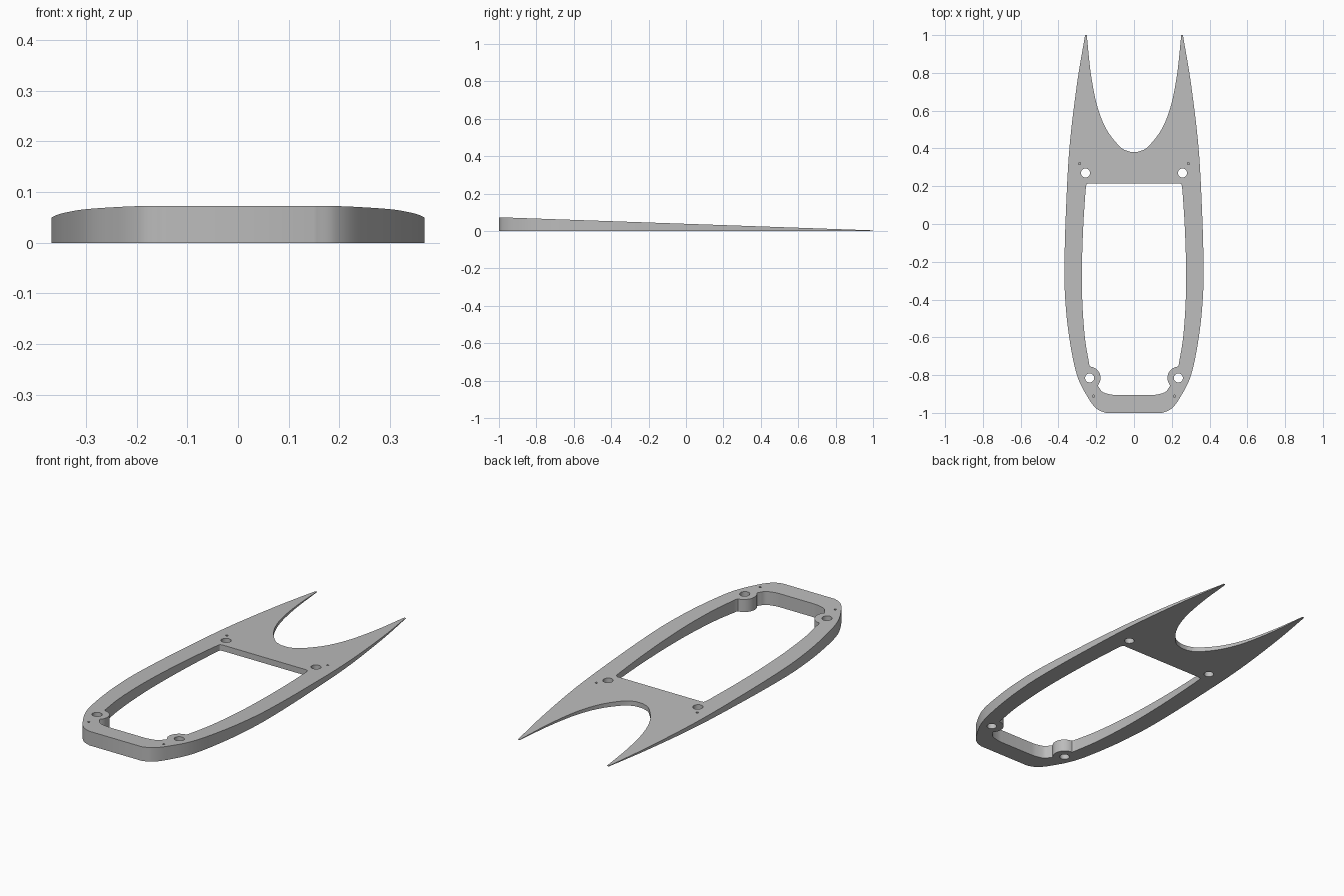
import bpy
import bmesh
import math
from mathutils import Vector

cube = bpy.data.objects.get("Cube")
if cube:
    bpy.data.objects.remove(cube, do_unlink=True)

grey = bpy.data.materials.new("plain grey")
grey.use_nodes = True
colour = (0.5, 0.5, 0.5, 1)
grey.diffuse_color = colour
grey.node_tree.nodes["Principled BSDF"].inputs["Base Color"].default_value = colour


def smooth(points, steps=8):
    """Catmull-Rom path through the points."""
    p = [Vector(q) for q in points]
    p = [2 * p[0] - p[1]] + p + [2 * p[-1] - p[-2]]
    path = []
    for a, b, c, d in zip(p, p[1:], p[2:], p[3:]):
        for i in range(steps):
            t = i / steps
            path.append(0.5 * (2 * b + (c - a) * t + (2 * a - 5 * b + 4 * c - d) * t * t
                               + (3 * b - a - 3 * c + d) * t ** 3))
    return path + [p[-2]]


def arc(x, y, r, start, end, n=32):
    angles = [math.radians(start + (end - start) * i / n) for i in range(n + 1)]
    return [Vector((x + r * math.cos(a), y + r * math.sin(a))) for a in angles]


def mirrored(half):
    """Close a half outline across the centre line."""
    other = [Vector((-q.x, q.y)) for q in reversed(half) if q.x > 1e-5]
    return half + other


def top_height(y):
    return 0.038 - 0.035 * y


# Outer outline: blunt front, bowed sides, two rear prongs around a U notch
outer = [Vector((0, -1))]
outer += smooth([(0.15, -1), (0.195, -0.98), (0.24, -0.925), (0.302, -0.8),
                 (0.343, -0.6), (0.364, -0.4), (0.368, -0.22), (0.361, 0.05),
                 (0.342, 0.4), (0.302, 0.74), (0.259, 1)])
outer += smooth([(0.25, 1), (0.229, 0.8), (0.195, 0.625), (0.145, 0.5),
                 (0.075, 0.41), (0.03, 0.385), (0, 0.381)])

# Window outline, with a round screw boss bulging in on each side
window = [Vector((0, 0.215))]
window += smooth([(0.24, 0.215), (0.25, 0.211), (0.254, 0.2)], 4)
window += smooth([(0.257, 0.17), (0.268, 0, ), (0.275, -0.2), (0.274, -0.4),
                  (0.26, -0.6), (0.236, -0.748)])
window += arc(0.237, -0.815, 0.06, 95, 222)
window += smooth([(0.184, -0.868), (0.165, -0.89), (0.12, -0.903), (0.08, -0.905)])
window.append(Vector((0, -0.905)))

loops = [mirrored(outer), mirrored(window)]
for side in (-1, 1):
    for x, y in ((0.257, 0.27), (0.235, -0.815)):
        loops.append(arc(side * x, y, 0.024, 0, 360)[:-1])

# Flat filled profile, extruded
curve = bpy.data.curves.new("frame_profile", "CURVE")
curve.dimensions = "2D"
curve.fill_mode = "BOTH"
curve.extrude = 0.05
for loop in loops:
    spline = curve.splines.new("POLY")
    spline.points.add(len(loop) - 1)
    for point, q in zip(spline.points, loop):
        point.co = (q.x, q.y, 0, 1)
    spline.use_cyclic_u = True
profile = bpy.data.objects.new("frame_profile", curve)
bpy.context.collection.objects.link(profile)
graph = bpy.context.evaluated_depsgraph_get()
mesh = bpy.data.meshes.new_from_object(profile.evaluated_get(graph))
bpy.data.objects.remove(profile, do_unlink=True)

# Slope the top down towards the prong tips
bm = bmesh.new()
bm.from_mesh(mesh)
bmesh.ops.remove_doubles(bm, verts=bm.verts, dist=1e-5)
for v in bm.verts:
    v.co.z = top_height(v.co.y) if v.co.z > 0 else 0
bmesh.ops.recalc_face_normals(bm, faces=bm.faces)
bm.to_mesh(mesh)
bm.free()
mesh.materials.clear()
mesh.materials.append(grey)
frame = bpy.data.objects.new("wedge_frame", mesh)
bpy.context.collection.objects.link(frame)

# Small blind pin holes in the top
bm = bmesh.new()
for side in (-1, 1):
    for x, y in ((0.288, 0.32), (0.215, -0.912)):
        made = bmesh.ops.create_cone(bm, cap_ends=True, segments=12, radius1=0.006,
                                     radius2=0.006, depth=0.03)
        bmesh.ops.translate(bm, verts=made["verts"], vec=(side * x, y, top_height(y)))
cutter_mesh = bpy.data.meshes.new("pin_hole_cutter")
bm.to_mesh(cutter_mesh)
bm.free()
cutter_mesh.materials.append(grey)
cutter = bpy.data.objects.new("pin_hole_cutter", cutter_mesh)
bpy.context.collection.objects.link(cutter)
cutter.hide_render = True

bpy.ops.object.select_all(action="DESELECT")
bpy.context.view_layer.objects.active = frame
frame.select_set(True)
cut = frame.modifiers.new("pin holes", "BOOLEAN")
cut.operation = "DIFFERENCE"
cut.solver = "EXACT"
cut.object = cutter
bpy.ops.object.modifier_apply(modifier=cut.name)
bpy.data.objects.remove(cutter, do_unlink=True)
bpy.ops.object.shade_smooth_by_angle(angle=math.radians(30))
